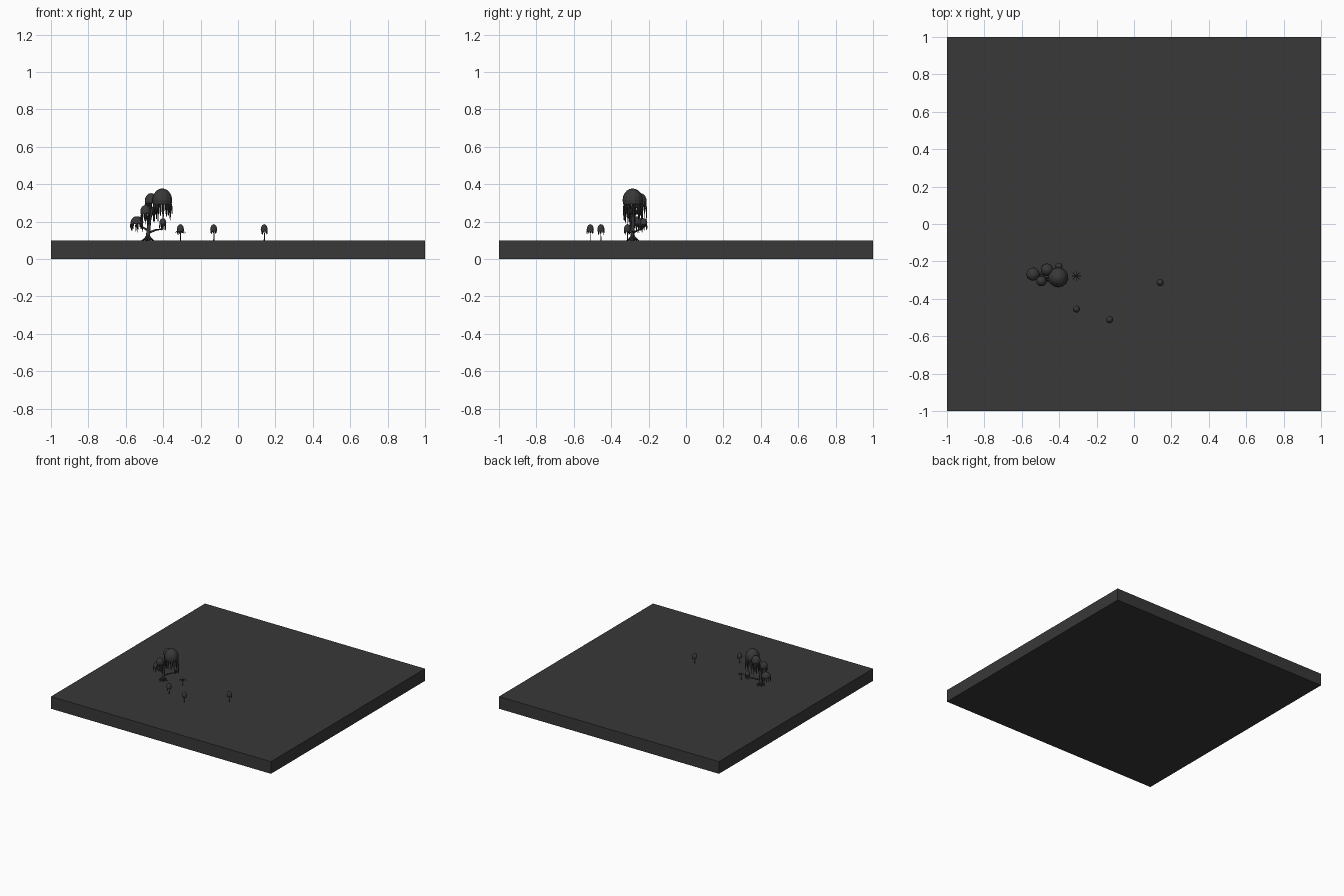
import bpy, bmesh, math, random
from mathutils import Vector

if "Cube" in bpy.data.objects:
    bpy.data.objects.remove(bpy.data.objects["Cube"])

random.seed(4)
dark = bpy.data.materials.new("dark_grey")
dark.diffuse_color = (0.04, 0.04, 0.04, 1)
dark.use_nodes = True
dark.node_tree.nodes["Principled BSDF"].inputs["Base Color"].default_value = dark.diffuse_color


def finish(name, bm, smooth=False):
    me = bpy.data.meshes.new(name)
    bmesh.ops.recalc_face_normals(bm, faces=bm.faces)
    for f in bm.faces:
        f.smooth = smooth
    bm.to_mesh(me)
    bm.free()
    ob = bpy.data.objects.new(name, me)
    bpy.context.collection.objects.link(ob)
    me.materials.append(dark)
    return ob


def tube(bm, pts, radii, sides=6):
    """Tapered tube through a few points."""
    pts = [Vector(p) for p in pts]
    rings = []
    for i, (p, r) in enumerate(zip(pts, radii)):
        d = (pts[min(i + 1, len(pts) - 1)] - pts[max(i - 1, 0)]).normalized()
        u = d.orthogonal().normalized() if abs(d.y) > 0.9 else d.cross(Vector((0, 1, 0))).normalized()
        v = d.cross(u)
        rings.append([bm.verts.new(p + r * (math.cos(a) * u + math.sin(a) * v))
                      for a in (2 * math.pi * k / sides for k in range(sides))])
    for a, b in zip(rings, rings[1:]):
        for k in range(sides):
            bm.faces.new((a[k], a[(k + 1) % sides], b[(k + 1) % sides], b[k]))
    bm.faces.new(rings[0])
    bm.faces.new(rings[-1])


def dome(name, x, y, top, r, h):
    """Rounded leaf cap with a flat underside."""
    bm = bmesh.new()
    bmesh.ops.create_uvsphere(bm, u_segments=14, v_segments=10, radius=1)
    for v in bm.verts:
        low = max(v.co.z, -0.35)
        v.co = (x + v.co.x * r, y + v.co.y * r, top - h * (1 - low) / 1.35)
    return finish(name, bm)


def strands(name, x, y, z, r, n, length):
    """Thin leaf strands hanging from the rim of a cap."""
    bm = bmesh.new()
    for k in range(n):
        a = 2 * math.pi * (k + random.uniform(-.3, .3)) / n
        q = r * random.uniform(0.75, 0.98)
        l = length * random.uniform(0.45, 1)
        c, s = math.cos(a), math.sin(a)
        w = 0.0022 + r * 0.05
        tube(bm, [(x + c * q * .85, y + s * q * .85, z + r * .4),
                  (x + c * q, y + s * q, z - l * .3),
                  (x + c * q * 1.06, y + s * q * 1.06, z - l)],
             [w, w, w * .3], 4)
    return finish(name, bm)


# Ground slab
bm = bmesh.new()
bmesh.ops.create_cube(bm, size=1)
bmesh.ops.scale(bm, vec=(2, 2, 0.1), verts=bm.verts)
bmesh.ops.translate(bm, vec=(0, 0, 0.05), verts=bm.verts)
finish("ground_slab", bm)

# Trunk and branches
bm = bmesh.new()
tube(bm, [(-.482, -.285, .095), (-.482, -.285, .115), (-.478, -.285, .16),
          (-.472, -.283, .22), (-.455, -.283, .27), (-.415, -.288, .33)],
     [.017, .011, .010, .009, .007, .004], 8)
for pts in ([(-.478, -.285, .14), (-.44, -.255, .155), (-.405, -.23, .16), (-.40, -.226, .20)],
            [(-.478, -.285, .15), (-.51, -.278, .17), (-.54, -.265, .205)],
            [(-.475, -.285, .18), (-.488, -.30, .22), (-.495, -.305, .265)],
            [(-.472, -.283, .21), (-.468, -.262, .26), (-.465, -.248, .32)]):
    tube(bm, pts, [.006, .005, .004, .003], 6)
# Roots
for k in range(6):
    a = math.pi * k / 3 + .3
    c, s = math.cos(a), math.sin(a)
    tube(bm, [(-.482 + c * .006, -.285 + s * .006, .122),
              (-.482 + c * .018, -.285 + s * .018, .108),
              (-.482 + c * .034, -.285 + s * .034, .099)], [.006, .005, .002], 5)
finish("tree_trunk", bm, True)

# Canopy caps: x, y, top, radius, height, strand count, strand length
caps = [(-.405, -.285, .377, .054, .085, 22, .10),
        (-.465, -.245, .352, .034, .055, 13, .09),
        (-.495, -.305, .288, .028, .048, 11, .065),
        (-.540, -.268, .228, .035, .042, 14, .045),
        (-.402, -.226, .218, .019, .034, 9, .035)]
for x, y, top, r, h, n, l in caps:
    dome("canopy_cap", x, y, top, r, h)
    strands("canopy_strands", x, y, top - h, r, n, l)

# Small saplings
for x, y in ((-.308, -.455), (-.13, -.512), (.14, -.313)):
    dome("sapling_cap", x, y, .186, .019, .04)
    strands("sapling_strands", x, y, .15, .017, 8, .022)
    bm = bmesh.new()
    tube(bm, [(x, y, .098), (x + .002, y, .125), (x, y, .155)], [.003, .002, .002], 6)
    finish("sapling_stem", bm, True)

# Star shaped fern
bm = bmesh.new()
fx, fy = -.308, -.278
tube(bm, [(fx, fy, .098), (fx, fy, .145)], [.003, .002], 5)
for k in range(8):
    a = math.pi * k / 4
    c, s = math.cos(a), math.sin(a)
    tube(bm, [(fx, fy, .142), (fx + c * .016, fy + s * .016, .15),
              (fx + c * .03, fy + s * .03, .138)], [.0022, .002, .0008], 4)
finish("fern", bm)
